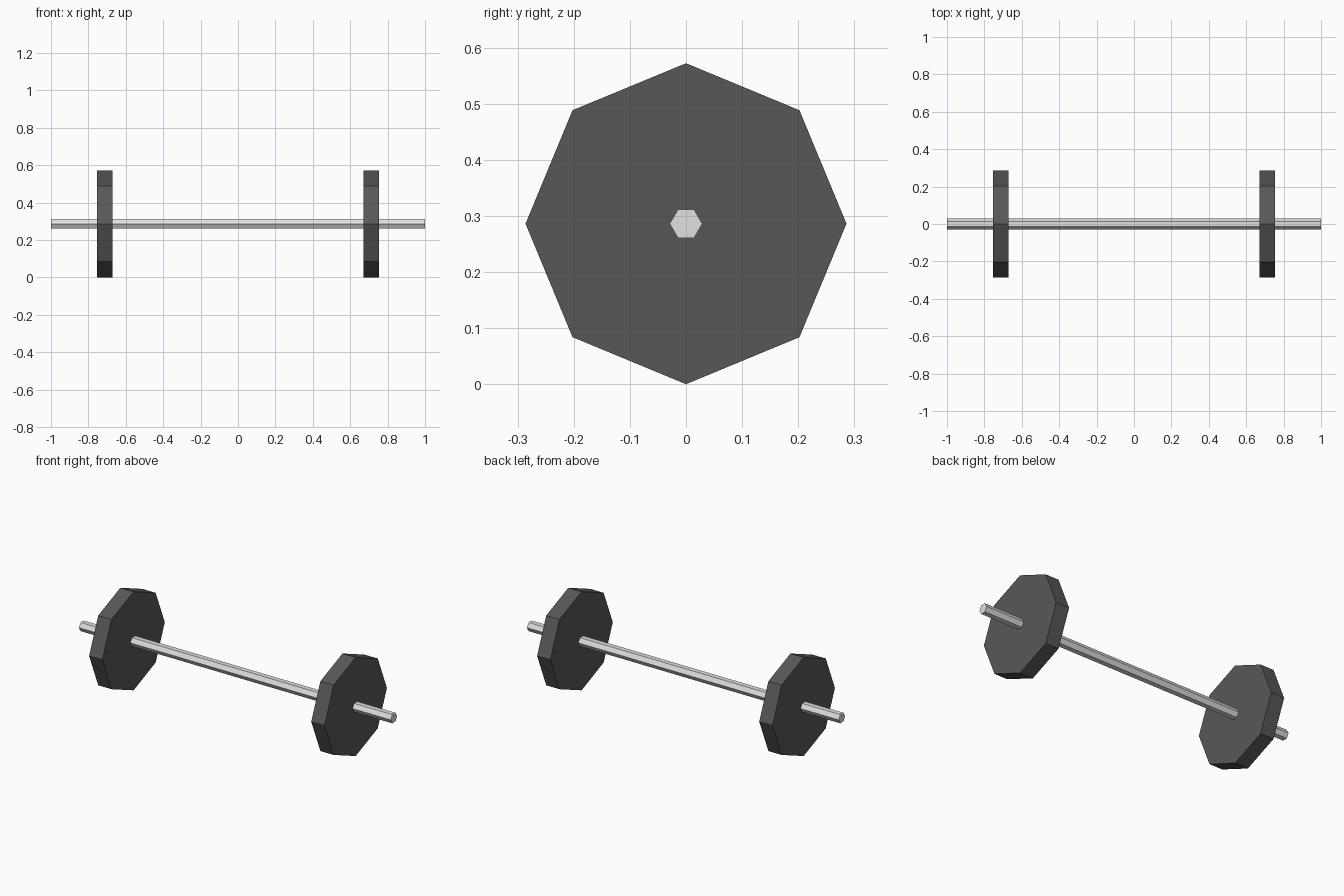
import bpy
import bmesh
from math import sin, cos, tau

cube = bpy.data.objects.get("Cube")
if cube:
    bpy.data.objects.remove(cube, do_unlink=True)

AXIS_HEIGHT = 0.286


def make_material(name, colour):
    mat = bpy.data.materials.new(name)
    mat.use_nodes = True
    mat.diffuse_color = colour
    mat.node_tree.nodes["Principled BSDF"].inputs["Base Color"].default_value = colour
    return mat


def prism(name, sides, radius, x_start, x_end, mat):
    """Flat-faced prism along x, with a corner pointing along +y."""
    bm = bmesh.new()
    ring = [bm.verts.new((x_start, radius * cos(tau * i / sides), radius * sin(tau * i / sides)))
            for i in range(sides)]
    face = bm.faces.new(ring)
    extruded = bmesh.ops.extrude_face_region(bm, geom=[face], use_keep_orig=True)
    verts = [v for v in extruded["geom"] if isinstance(v, bmesh.types.BMVert)]
    bmesh.ops.translate(bm, verts=verts, vec=(x_end - x_start, 0, 0))
    bmesh.ops.recalc_face_normals(bm, faces=bm.faces)
    mesh = bpy.data.meshes.new(name)
    bm.to_mesh(mesh)
    bm.free()
    mesh.materials.append(mat)
    obj = bpy.data.objects.new(name, mesh)
    obj.location.z = AXIS_HEIGHT
    bpy.context.collection.objects.link(obj)
    return obj


steel = make_material("light steel", (0.76, 0.75, 0.75, 1))
iron = make_material("dark iron", (0.097, 0.097, 0.097, 1))

# Hexagonal bar
prism("bar", 6, 0.029, -1, 1, steel)

# Octagonal weight plates
for side, sign in (("left", 1), ("right", -1)):
    prism(side + "_weight_plate", 8, AXIS_HEIGHT, sign * 0.67, sign * 0.755, iron)
